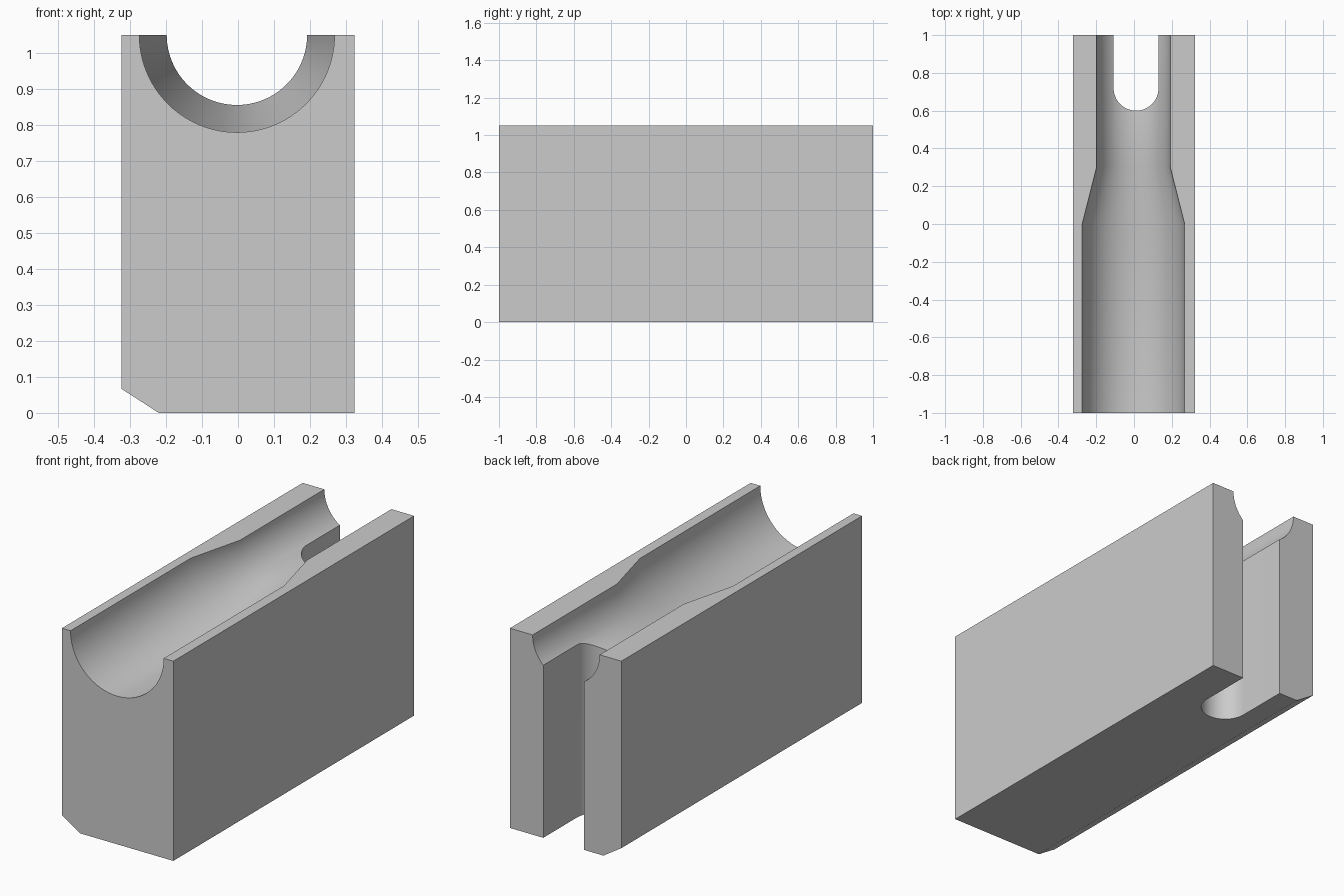
import bpy, bmesh, math

if "Cube" in bpy.data.objects:
    bpy.data.objects.remove(bpy.data.objects["Cube"])

grey = bpy.data.materials.new("plain grey")
grey.diffuse_color = (0.6, 0.6, 0.6, 1)
grey.use_nodes = True
grey.node_tree.nodes["Principled BSDF"].inputs["Base Color"].default_value = grey.diffuse_color


def loft(name, rings):
    """Closed solid skinned through rings of equal point count."""
    bm = bmesh.new()
    loops = [[bm.verts.new(p) for p in ring] for ring in rings]
    n = len(loops[0])
    for a, b in zip(loops, loops[1:]):
        for i in range(n):
            j = (i + 1) % n
            bm.faces.new((a[i], a[j], b[j], b[i]))
    bm.faces.new(loops[0])
    bm.faces.new(loops[-1])
    bmesh.ops.recalc_face_normals(bm, faces=bm.faces)
    mesh = bpy.data.meshes.new(name)
    bm.to_mesh(mesh)
    bm.free()
    mesh.materials.append(grey)
    obj = bpy.data.objects.new(name, mesh)
    bpy.context.collection.objects.link(obj)
    return obj


# Block with one chamfered lower edge
section = [(-0.324, 0.067), (-0.22, 0), (0.324, 0), (0.324, 1.05), (-0.324, 1.05)]
block = loft("cradle_block", [[(x, y, z) for x, z in section] for y in (-1, 1)])

# Stepped round channel along the top: wide, taper, narrow
SEG = 96
angles = [2 * math.pi * i / SEG for i in range(SEG)]
channel = loft("channel_cutter", [
    [(-0.003 + r * math.cos(a), y, 1.05 + r * math.sin(a)) for a in angles]
    for y, r in ((-1.1, 0.271), (0, 0.271), (0.3, 0.195), (1.1, 0.195))])

# Vertical slot with a rounded inner end, open at the back
SX, SY, SR = 0.011, 0.719, 0.119
outline = [(SX + SR * math.cos(a), SY + SR * math.sin(a))
           for a in (math.pi + math.pi * i / 32 for i in range(33))]
outline += [(SX + SR, 1.1), (SX - SR, 1.1)]
slot = loft("slot_cutter", [[(x, y, z) for x, y in outline] for z in (-0.1, 1.3)])

# Cut the block
bpy.context.view_layer.objects.active = block
block.select_set(True)
for cutter in (channel, slot):
    cutter.hide_render = True
    mod = block.modifiers.new(cutter.name, 'BOOLEAN')
    mod.operation = 'DIFFERENCE'
    mod.solver = 'EXACT'
    mod.object = cutter
    bpy.ops.object.modifier_apply(modifier=mod.name)
    bpy.data.objects.remove(cutter)

bpy.ops.object.shade_smooth_by_angle(angle=math.radians(25))
